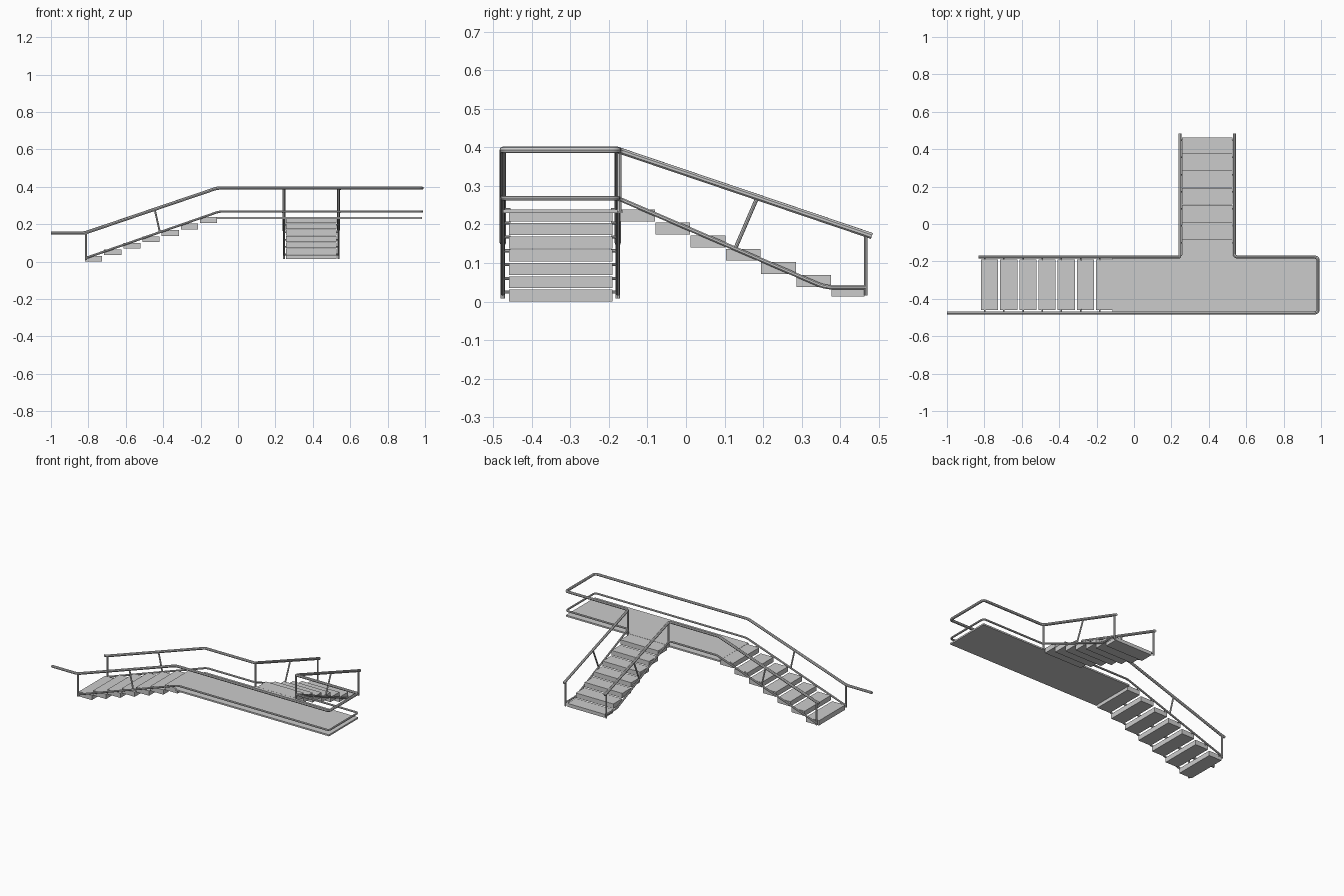
import bpy, math
from mathutils import Vector

if "Cube" in bpy.data.objects:
    bpy.data.objects.remove(bpy.data.objects["Cube"])

Y0, Y1 = -0.475, -0.177      # rail lines along the walkway
X0, X1 = 0.245, 0.537        # rail lines along the side flight
XE = 0.984                   # closed end of the walkway
TOP, LOW = 0.393, 0.268      # handrail and lower rail heights


def box(name, lo, hi):
    xs, ys, zs = zip(lo, hi)
    v = [(x, y, z) for x in xs for y in ys for z in zs]
    f = [(0, 1, 3, 2), (4, 6, 7, 5), (0, 4, 5, 1), (2, 3, 7, 6), (0, 2, 6, 4), (1, 5, 7, 3)]
    me = bpy.data.meshes.new(name)
    me.from_pydata(v, [], f)
    ob = bpy.data.objects.new(name, me)
    bpy.context.collection.objects.link(ob)
    return ob


def fillet(pts, r):
    pts = [Vector(p) for p in pts]
    out = [pts[0]]
    for a, b, c in zip(pts, pts[1:], pts[2:]):
        p, q = b + (a - b).normalized() * r, b + (c - b).normalized() * r
        for i in range(6):
            t = i / 5
            out.append(p * (1 - t) ** 2 + b * 2 * t * (1 - t) + q * t * t)
    return out + [pts[-1]]


def tube(name, pts, radius, r=0.02):
    cu = bpy.data.curves.new(name, 'CURVE')
    cu.dimensions = '3D'
    cu.bevel_depth = radius
    cu.bevel_resolution = 2
    cu.use_fill_caps = True
    path = fillet(pts, r)
    sp = cu.splines.new('POLY')
    sp.points.add(len(path) - 1)
    for s, p in zip(sp.points, path):
        s.co = (*p, 1)
    ob = bpy.data.objects.new(name, cu)
    bpy.context.collection.objects.link(ob)
    bpy.ops.object.select_all(action='DESELECT')
    ob.select_set(True)
    bpy.context.view_layer.objects.active = ob
    bpy.ops.object.convert(target='MESH')
    bpy.ops.object.shade_smooth_by_angle(angle=math.radians(40))


# walkway deck with its thin rim
box("deck", (-0.115, Y0, 0.229), (XE, Y1, 0.239))

# main flight treads and their side pegs
for k in range(7):
    x, z = -0.818 + 0.1025 * k, 0.0345 * k
    box(f"main_tread_{k}", (x, -0.459, z), (x + 0.092, -0.191, z + 0.031))
    px = x + 0.02
    pz = 0.02 + (px + 0.81) * (LOW - 0.02) / 0.71
    tube(f"main_peg_front_{k}", [(px, Y0, pz), (px, -0.455, pz)], 0.004)
    tube(f"main_peg_back_{k}", [(px, Y1, pz), (px, -0.195, pz)], 0.004)

# side flight treads and their side pegs
for k in range(7):
    y, z = -0.171 + 0.0914 * k, 0.2075 - 0.0339 * k
    if k == 6:
        z = 0.013
    top = z + (0.022 if k == 6 else 0.031)
    box(f"side_tread_{k}", (0.257, y, z), (0.526, y + (0.086 if k == 6 else 0.0905), top))
    py = y + 0.07
    pz = max(LOW - (py - Y1) * 0.43, 0.037)
    tube(f"side_peg_left_{k}", [(X0, py, pz), (0.26, py, pz)], 0.004)
    tube(f"side_peg_right_{k}", [(X1, py, pz), (0.523, py, pz)], 0.004)

# deck tongue between walkway and side flight
box("deck_tongue", (X0, Y1 - 0.01, 0.229), (X1, -0.165, 0.238))

# handrails: outer one wraps round the closed end, inner one turns the near corner
tube("outer_handrail", [(-1, Y0, 0.153), (-0.818, Y0, 0.153), (-0.112, Y0, TOP), (XE, Y0, TOP),
                        (XE, Y1, TOP), (X1, Y1, TOP), (X1, 0.482, 0.17)], 0.0085)
tube("inner_handrail", [(-0.83, Y1, 0.153), (-0.808, Y1, 0.157), (-0.112, Y1, TOP),
                        (X0, Y1, TOP), (X0, 0.482, 0.17)], 0.0085, 0.01)

# lower rails doubling as stringers
tube("outer_lower_rail", [(-0.812, Y0, 0.02), (-0.1, Y0, LOW), (XE, Y0, LOW), (XE, Y1, LOW),
                          (X1, Y1, LOW), (X1, 0.36, 0.037), (X1, 0.465, 0.037)], 0.006)
tube("inner_lower_rail", [(-0.812, Y1, 0.02), (-0.1, Y1, LOW), (X0, Y1, LOW),
                          (X0, 0.36, 0.037), (X0, 0.465, 0.037)], 0.006)

# end posts and slanted struts of both flights
for side, y in (("front", Y0), ("back", Y1)):
    tube(f"main_post_{side}", [(-0.812, y, 0.008), (-0.812, y, 0.153)], 0.006)
    tube(f"main_strut_{side}", [(-0.445, y, 0.278), (-0.418, y, 0.158)], 0.005)
for side, x in (("left", X0), ("right", X1)):
    tube(f"side_post_{side}", [(x, 0.466, 0.015), (x, 0.466, 0.175)], 0.005)
    tube(f"side_strut_{side}", [(x, 0.185, 0.27), (x, 0.128, 0.138)], 0.005)
    tube(f"corner_post_{side}", [(x, Y1 + 0.004, LOW - 0.035), (x, Y1 + 0.004, TOP)], 0.006)
